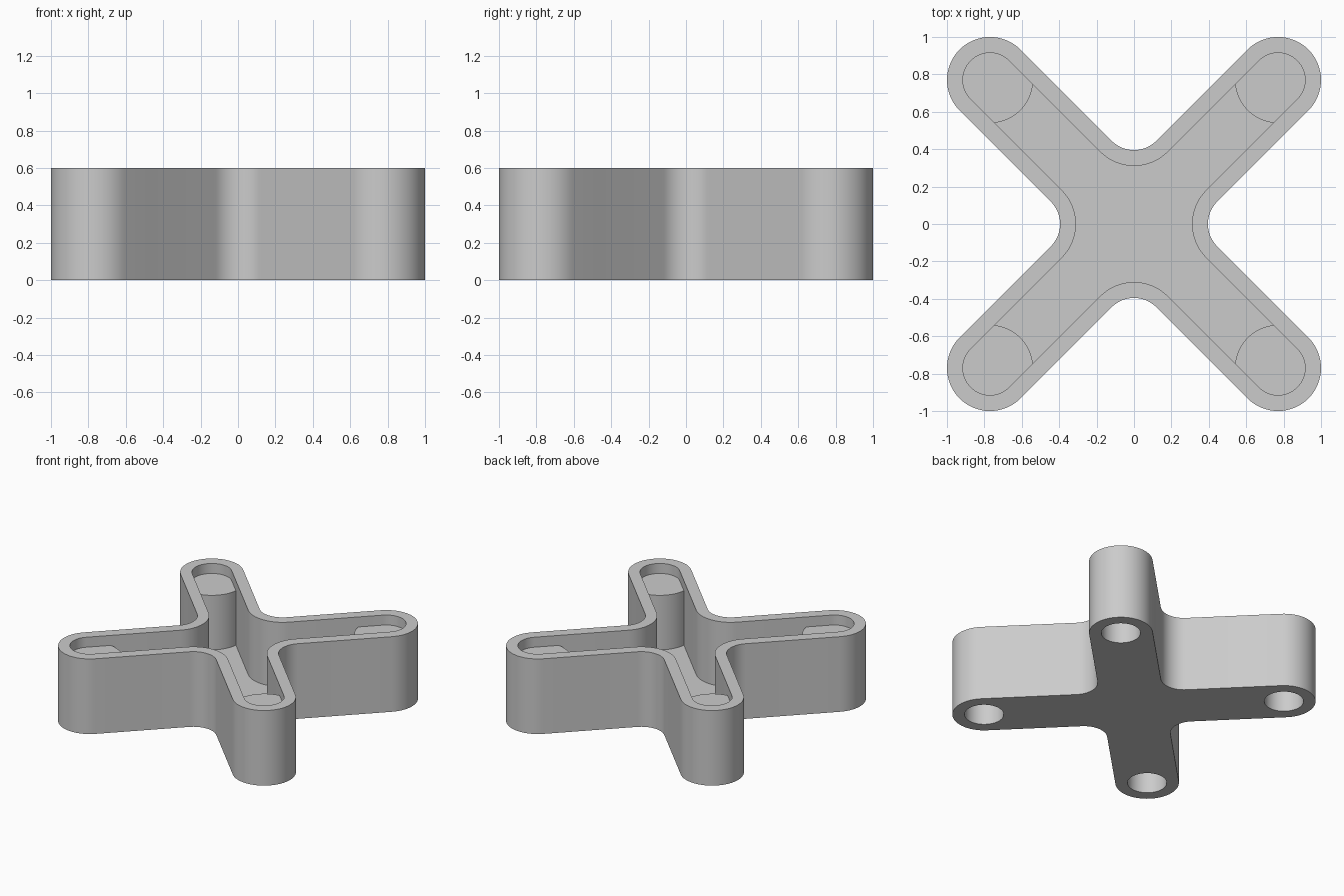
import bpy
import bmesh
from math import sin, cos, asin, pi, sqrt, radians
from mathutils import Matrix

cube = bpy.data.objects.get("Cube")
if cube:
    bpy.data.objects.remove(cube, do_unlink=True)

HEIGHT, FLOOR, LEDGE = 0.6, 0.085, 0.52
OUTER, INNER = 0.23, 0.145           # half widths of arm and channel
REACH = 0.77 * sqrt(2)               # centre to arm end
FILLET = 0.564                       # centre of each fillet between arms
HOLE, HOLE_DEPTH = 0.142, 0.43
SEG = 32

grey = bpy.data.materials.new("light grey")
grey.use_nodes = True
colour = (0.6, 0.6, 0.6, 1)
grey.diffuse_color = colour
grey.node_tree.nodes["Principled BSDF"].inputs["Base Color"].default_value = colour


def arc(cx, r, start, end, n):
    return [(cx + r * cos(start + (end - start) * i / n),
             r * sin(start + (end - start) * i / n)) for i in range(n + 1)]


def turn(points, angle):
    c, s = cos(angle), sin(angle)
    return [(x * c - y * s, x * s + y * c) for x, y in points]


def cross_outline(width, scooped=False):
    """Four-armed outline; scooped ends curve inward around the posts."""
    half = asin(INNER / OUTER)
    corner = REACH - OUTER * cos(half)
    if scooped:
        end = arc(REACH, OUTER, pi + half, pi - half, SEG + 2)
    else:
        end = ([(corner, -width)] + arc(REACH, width, -pi / 2, pi / 2, SEG)
               + [(corner, width)])
    fillet = arc(FILLET, FILLET / sqrt(2) - width, -0.75 * pi, -1.25 * pi, SEG // 2)
    outline = []
    for k in range(4):
        angle = pi / 4 + k * pi / 2
        outline += turn(end, angle) + turn(fillet, angle + pi / 4)
    return outline


# Cross-shaped tray: stacked outlines from the base, over the rim, to the floor
outer, channel = cross_outline(OUTER), cross_outline(INNER)
scooped = cross_outline(INNER, True)
levels = [(outer, 0), (outer, HEIGHT), (channel, HEIGHT), (channel, LEDGE),
          (scooped, LEDGE), (scooped, FLOOR)]
bm = bmesh.new()
rings = [[bm.verts.new((x, y, z)) for x, y in pts] for pts, z in levels]
count = len(outer)
for low, high in zip(rings, rings[1:]):
    for i in range(count):
        j = (i + 1) % count
        bm.faces.new((low[i], low[j], high[j], high[i]))
bm.faces.new(rings[0][::-1])
bm.faces.new(rings[-1])
bmesh.ops.remove_doubles(bm, verts=bm.verts[:], dist=0.0001)
bmesh.ops.recalc_face_normals(bm, faces=bm.faces[:])
mesh = bpy.data.meshes.new("cross_tray")
bm.to_mesh(mesh)
bm.free()
mesh.materials.append(grey)
tray = bpy.data.objects.new("cross_tray", mesh)
bpy.context.collection.objects.link(tray)

# Blind holes under the arm ends
bm = bmesh.new()
for sx in (-1, 1):
    for sy in (-1, 1):
        place = Matrix.Translation((0.77 * sx, 0.77 * sy, HOLE_DEPTH / 2 - 0.05))
        bmesh.ops.create_cone(bm, cap_ends=True, segments=64, radius1=HOLE,
                              radius2=HOLE, depth=HOLE_DEPTH + 0.1, matrix=place)
hole_mesh = bpy.data.meshes.new("hole_cutter")
bm.to_mesh(hole_mesh)
bm.free()
hole_mesh.materials.append(grey)
cutter = bpy.data.objects.new("hole_cutter", hole_mesh)
bpy.context.collection.objects.link(cutter)
cutter.hide_render = True

cut = tray.modifiers.new("holes", "BOOLEAN")
cut.operation = "DIFFERENCE"
cut.solver = "EXACT"
cut.object = cutter
bpy.ops.object.select_all(action="DESELECT")
tray.select_set(True)
bpy.context.view_layer.objects.active = tray
bpy.ops.object.modifier_apply(modifier=cut.name)
bpy.data.objects.remove(cutter, do_unlink=True)
bpy.ops.object.shade_smooth_by_angle(angle=radians(30))
